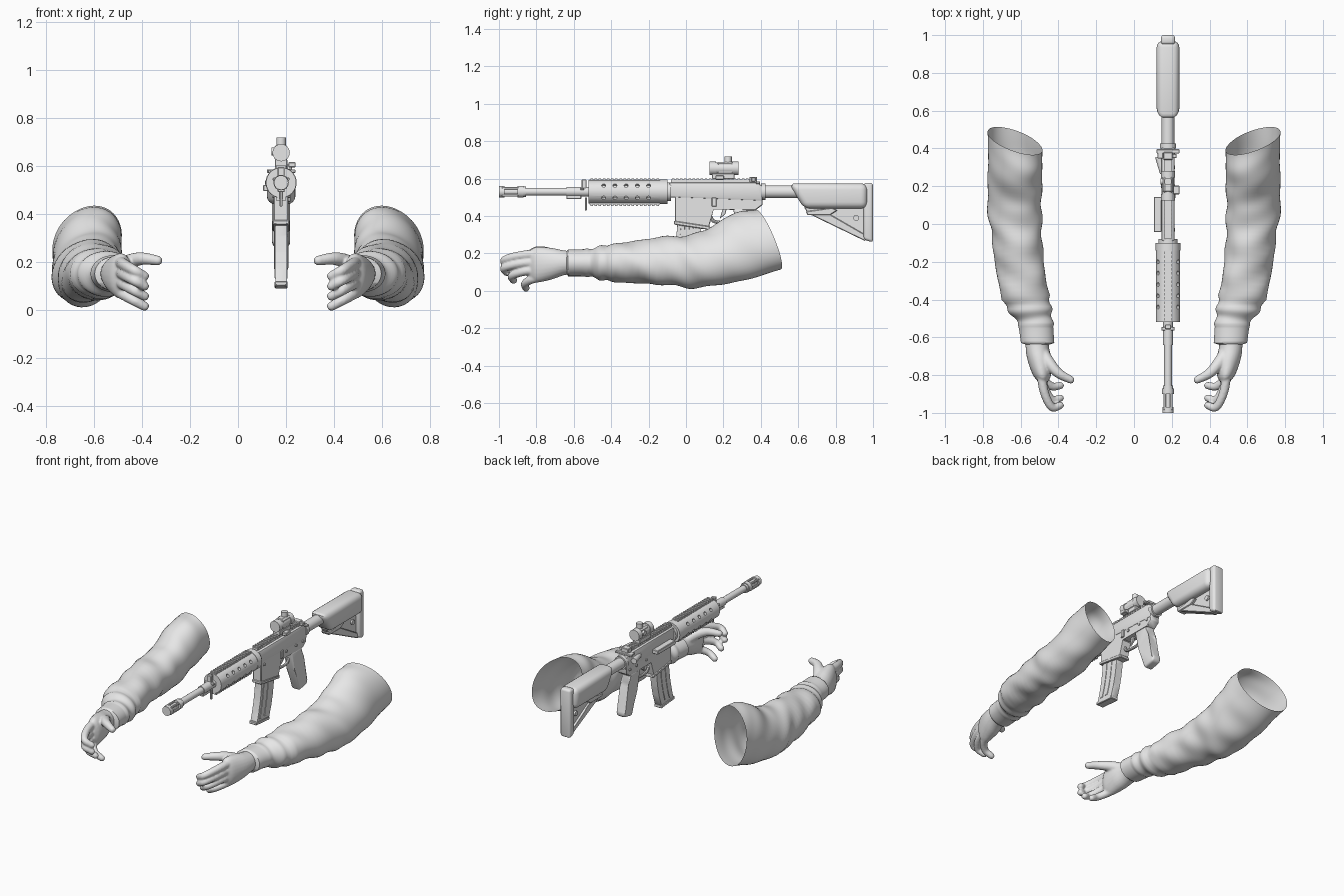
import bpy, bmesh
from math import sin, cos, pi, radians
from mathutils import Vector

cube = bpy.data.objects.get("Cube")
if cube:
    bpy.data.objects.remove(cube, do_unlink=True)

GREY = (.8, .8, .8, 1)
material = bpy.data.materials.new("light_grey")
material.use_nodes = True
material.diffuse_color = GREY
shader = next(node for node in material.node_tree.nodes if node.type == "BSDF_PRINCIPLED")
shader.inputs["Base Color"].default_value = GREY

ACROSS, ALONG, UP = Vector((1, 0, 0)), Vector((0, 1, 0)), Vector((0, 0, 1))
GUN = ACROSS * .18              # rifle centre line
BORE = .53                      # bore height


def shade(mesh, angle):
    for polygon in mesh.polygons:
        polygon.use_smooth = True
    mesh.set_sharp_from_angle(angle=radians(angle))


def finish(name, bm, angle=35):
    bmesh.ops.recalc_face_normals(bm, faces=bm.faces[:])
    mesh = bpy.data.meshes.new(name)
    bm.to_mesh(mesh)
    bm.free()
    mesh.materials.append(material)
    shade(mesh, angle)
    obj = bpy.data.objects.new(name, mesh)
    bpy.context.scene.collection.objects.link(obj)
    return obj


def bake(obj, angle):
    graph = bpy.context.evaluated_depsgraph_get()
    mesh = bpy.data.meshes.new_from_object(obj.evaluated_get(graph))
    obj.modifiers.clear()
    obj.data = mesh
    if not mesh.materials:
        mesh.materials.append(material)
    shade(mesh, angle)


def skin(bm, rings, caps=True):
    loops = [[bm.verts.new(point) for point in ring] for ring in rings]
    for near, far in zip(loops, loops[1:]):
        for i in range(len(near)):
            bm.faces.new((near[i - 1], near[i], far[i], far[i - 1]))
    if caps:
        bm.faces.new(loops[0])
        bm.faces.new(loops[-1])


def circle(centre, u, v, radius, sides):
    turns = [2 * pi * i / sides for i in range(sides)]
    return [centre + (u * cos(a) + v * sin(a)) * radius for a in turns]


def add_spool(bm, start, end, radius, centre, axis, sides):
    u = axis.orthogonal().normalized()
    v = axis.cross(u)
    skin(bm, [circle(centre + axis * d, u, v, radius, sides) for d in (start, end)])


def spool(name, start, end, radius, x=0, y=0, z=BORE, axis=ALONG, sides=24):
    bm = bmesh.new()
    add_spool(bm, start, end, radius, GUN + Vector((x, y, z)), axis, sides)
    return finish(name, bm)


def bevel(bm, width, segments):
    bmesh.ops.bevel(bm, geom=bm.edges[:], offset=width, segments=segments,
                    affect='EDGES', profile=.5, clamp_overlap=True)


def plate(name, outline, width, edge=.004, segments=1):
    """Side outline of (y, z) points, thickened across the rifle."""
    bm = bmesh.new()
    skin(bm, [[GUN + Vector((x, y, z)) for y, z in outline] for x in (-width / 2, width / 2)])
    bevel(bm, edge, segments)
    return finish(name, bm)


def add_box(bm, centre, size):
    for vert in bmesh.ops.create_cube(bm, size=1)["verts"]:
        vert.co = GUN + Vector(centre) + Vector(c * s for c, s in zip(vert.co, size))


def box(name, centre, size, edge=.003):
    bm = bmesh.new()
    add_box(bm, centre, size)
    bevel(bm, edge, 1)
    return finish(name, bm)


def rail(name, start, end, height, side):
    bm = bmesh.new()
    pitch = .022
    add_box(bm, (0, (start + end) / 2, height), (.036, end - start, .02))
    for i in range(int((end - start) / pitch)):
        add_box(bm, (0, start + pitch * (i + .5), height + side * .01), (.042, pitch * .6, .014))
    finish(name, bm)


def spline(rows, steps):
    p = [Vector(row) for row in rows]
    p = [2 * p[0] - p[1]] + p + [2 * p[-1] - p[-2]]
    out = []
    for a, b, c, d in zip(p, p[1:], p[2:], p[3:]):
        for t in (k / steps for k in range(steps)):
            out.append(b + (c - a) * t / 2 + (2 * a - 5 * b + 4 * c - d) * t * t / 2
                       + (3 * b - a - 3 * c + d) * t ** 3 / 2)
    return out + [p[-2]]


def add_tube(bm, path, thick, thin, reference, sides=12):
    """Tapered tube along a smoothed path with a rounded far end."""
    points = spline(path, 5)
    last = len(points) - 1
    rings = []
    for i, point in enumerate(points):
        along = (points[min(i + 1, last)] - points[max(i - 1, 0)]).normalized()
        u = along.cross(reference).normalized()
        v = along.cross(u)
        radius = thick + (thin - thick) * i / last
        rings.append(circle(point, u, v, radius, sides))
    for angle in (radians(30), radians(60)):
        rings.append(circle(point + along * radius * sin(angle), u, v, radius * cos(angle), sides))
    skin(bm, rings)


# Barrel group
spool("barrel", -.9, -.5, .021)
spool("muzzle_core", -1, -.86, .02)
for start, end, radius in ((-1, -.97, .03), (-.9, -.87, .032), (-.87, -.855, .027)):
    spool("muzzle_collar", start, end, radius)
for x in (-.018, .018):
    for z in (-.018, .018):
        box("muzzle_rib", (x, -.94, BORE + z), (.014, .09, .014))
spool("gas_block", -.64, -.52, .026)
box("gas_block_foot", (0, -.6, .51), (.03, .08, .04))
box("front_sight_post", (0, -.545, .565), (.03, .025, .06))
box("front_sight_bar", (0, -.555, .545), (.07, .02, .012))
box("sling_stud", (0, -.535, .465), (.012, .012, .07))

# Handguard with two rows of vent holes on each side
guard = spool("handguard", -.52, -.14, .063, sides=32)
bm = bmesh.new()
for angle in (32, 148, 212, 328):
    outward = Vector((cos(radians(angle)), 0, sin(radians(angle))))
    for i in range(5):
        add_spool(bm, .045, .08, .011, GUN + Vector((0, -.44 + .06 * i, BORE)), outward, 12)
cutter = finish("vent_cutter", bm)
cutter.hide_render = True
vents = guard.modifiers.new("vents", 'BOOLEAN')
vents.operation = 'DIFFERENCE'
vents.object = cutter
bake(guard, 35)
bpy.data.objects.remove(cutter, do_unlink=True)
spool("handguard_ring", -.14, -.1, .065, sides=32)
spool("handguard_collar", -.1, -.08, .05, sides=32)
rail("handguard_top_rail", -.515, -.14, .585, 1)
rail("handguard_bottom_rail", -.515, -.14, .472, -1)
rail("receiver_rail", -.08, .37, .585, 1)

# Receiver
plate("upper_receiver", [(-.09, .5), (-.09, .58), (.38, .58), (.41, .56), (.41, .48)], .07, .01, 2)
plate("lower_receiver", [(-.06, .51), (-.06, .36), (.12, .33), (.145, .44), (.37, .43), (.41, .46), (.41, .51)], .062)
plate("magazine_well_lip", [(-.065, .375), (-.065, .355), (.13, .325), (.13, .345)], .07)
box("ejection_cover", (-.055, .05, .508), (.04, .185, .026))
spool("forward_assist", 0, .09, .018, x=-.025, y=.27, axis=Vector((-.3, 1, 0)).normalized(), sides=14)
box("charging_handle", (0, .385, .578), (.12, .022, .014))
box("charging_latch", (-.04, .365, .578), (.03, .035, .012))
box("rear_sight", (0, .36, .595), (.05, .04, .03))
box("rear_sight_knob", (.035, .36, .595), (.022, .022, .022))
box("bolt_catch", (.034, .15, .475), (.012, .025, .05))
for y in (-.03, .2, .3, .37):
    spool("receiver_pin", -.037, .037, .009, y=y, z=.475, axis=ACROSS, sides=12)
bm = bmesh.new()
guard_path = [(.13, .4), (.155, .37), (.25, .37), (.28, .43)]
add_tube(bm, [GUN + Vector((0, y, z)) for y, z in guard_path], .009, .009, ACROSS, sides=8)
finish("trigger_guard", bm)
plate("trigger", [(.2, .45), (.18, .385), (.21, .41), (.22, .45)], .014, edge=.002)


# Curved magazine with ribs
def magazine_strip(name, front, back, top, bottom, width):
    heights = [top + (bottom - top) * i / 4 for i in range(5)]
    bend = [(z, -.6 * (.4 - z) ** 2) for z in heights]
    outline = [(front + y, z) for z, y in bend] + [(back + y, z) for z, y in reversed(bend)]
    plate(name, outline, width, edge=.002)


magazine_strip("magazine", -.045, .085, .38, .1, .048)
for front in (-.025, .02):
    magazine_strip("magazine_rib", front, front + .022, .36, .13, .054)
plate("magazine_floor", [(-.105, .12), (-.105, .1), (.035, .088), (.035, .11)], .054)

# Grip
plate("pistol_grip", [(.25, .44), (.37, .44), (.37, .37), (.43, .2), (.42, .175), (.34, .16), (.29, .31)],
      .06, edge=.02, segments=4)

# Stock
spool("buffer_nut", .4, .425, .043)
spool("buffer_tube", .42, .65, .034)
plate("stock_body", [(.55, .575), (.97, .575), (.97, .44), (.63, .44)], .12, edge=.035, segments=4)
plate("butt_plate", [(.95, .578), (1, .578), (1, .258), (.95, .275)], .075, edge=.015, segments=3)
plate("stock_web", [(.66, .45), (.7, .4), (.96, .28), (.96, .45)], .022)
plate("stock_strut", [(.63, .45), (.65, .415), (.96, .265), (.96, .3), (.7, .45)], .045)
plate("stock_lever", [(.64, .425), (.65, .405), (.77, .405), (.81, .43), (.78, .445)], .055)
spool("sling_socket", -.022, .022, .016, y=.91, z=.39, axis=ACROSS, sides=16)

# Optical sight
box("sight_mount", (0, .2, .612), (.052, .12, .03))
box("sight_clamp", (.045, .18, .605), (.03, .045, .022))
box("sight_housing", (0, .21, .655), (.054, .09, .07), edge=.01)
spool("sight_tube", .13, .275, .032, z=.655)
for start in (.125, .245):
    spool("sight_rim", start, start + .035, .036, z=.655)
spool("sight_top_knob", .68, .718, .02, y=.225, z=0, axis=UP, sides=16)
spool("sight_side_knob", -.04, 0, .016, y=.225, z=.66, axis=ACROSS, sides=16)

# Arm sections: y, centre x, centre z, half width, half height
SLEEVE = [(-.63, .51, .15, .088, .072), (-.52, .525, .15, .095, .075), (-.4, .57, .15, .125, .1),
          (-.1, .62, .16, .13, .13), (.1, .63, .17, .14, .15), (.3, .63, .24, .14, .175),
          (.44, .63, .275, .142, .16)]
PALM = [(-.58, .51, .15, .06, .06), (-.65, .512, .15, .062, .066), (-.72, .5, .145, .064, .085),
        (-.8, .487, .14, .048, .095), (-.835, .48, .14, .025, .075)]
THUMB = [(.495, -.67, .165), (.45, -.735, .2), (.4, -.79, .213), (.335, -.825, .205)]
REACHES = (.2, .2, .16, .09)


def finger(index):
    reach, height = REACHES[index], .2 - .042 * index
    curl = [(.495, 0, 0), (.475, .6, .012), (.435, 1, .035), (.39, .95, .06)]
    return [(x, -.77 - reach * forward, height - drop) for x, forward, drop in curl]


def cloth_folds(y, a):
    if y < -.38:
        return .06 * sin(2 * pi * y / .08 + cos(a)) if y > -.54 else 0
    fade = max(.2, min(1, 1 - 2 * y))
    return .05 * fade * (sin(36 * y + 2.5 * sin(a)) * cos(2 * a + 6 * y) + sin(3 * a + 17 * y) / 2)


def oval_ring(row, side, sides, folds):
    y, x, z, wide, tall = row
    slant = max(0, (y - .05) / .39)                # the opening is cut at an angle
    lean = .03 * max(0, min(1, 2 * y + .8))        # the upper arm leans inward
    ring = []
    for i in range(sides):
        a = 2 * pi * i / sides
        swell = 1 + (cloth_folds(y, a) if folds else 0)
        ring.append(Vector((side * (x + wide * cos(a) * swell - lean * sin(a)),
                            y + slant * (.035 * cos(a) - .065 * sin(a)),
                            z + tall * sin(a) * swell)))
    return ring


for label, side in (("left", 1), ("right", -1)):
    bm = bmesh.new()
    rows = spline(SLEEVE, 10)
    lip = rows[0] - Vector((.01, 0, 0, .03, .015))
    skin(bm, [oval_ring(row, side, 48, True) for row in [lip] + rows], caps=False)
    finish(label + "_sleeve", bm, 60)

    # Palm and fingers fused into one smooth hand
    bm = bmesh.new()
    skin(bm, [oval_ring(row, side, 24, False) for row in spline(PALM, 4)])
    tubes = [(finger(i), .026, .02) for i in range(4)] + [(THUMB, .038, .021)]
    for path, thick, thin in tubes:
        add_tube(bm, [(side * x, y, z) for x, y, z in path], thick, thin, UP)
    hand = finish(label + "_hand", bm)
    fuse = hand.modifiers.new("fuse", 'REMESH')
    fuse.mode = 'VOXEL'
    fuse.voxel_size = .006
    soften = hand.modifiers.new("soften", 'SMOOTH')
    soften.iterations = 5
    bake(hand, 80)
